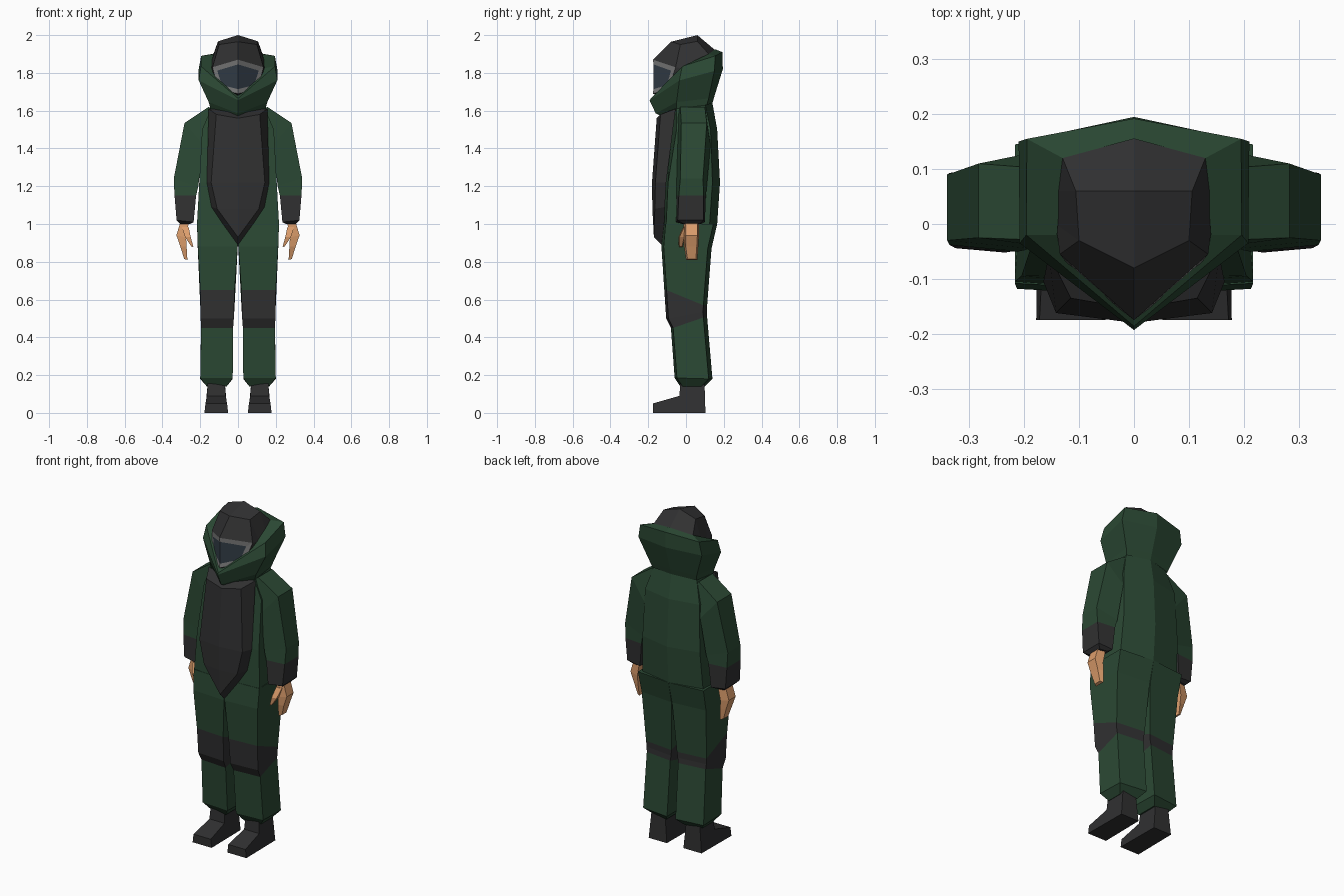
import bpy, bmesh
from mathutils import Vector


def material(name, r, g, b):
    m = bpy.data.materials.new(name)
    m.diffuse_color = (r, g, b, 1)
    return m


GREEN = material("green_fabric", .024, .066, .034)
BLACK = material("black_padding", .03, .03, .031)
GREY = material("grey_frame", .2, .2, .2)
GLASS = material("visor_glass", .035, .05, .068)
SKIN = material("skin", .72, .34, .15)


def loft(name, rings, mat, closed=False):
    """Skin rows of points on the +x side, then mirror. Closed rings get end caps."""
    bm = bmesh.new()
    rows = [[bm.verts.new(p) for p in r] for r in rings]
    n = len(rows[0])
    for a, b in zip(rows, rows[1:]):
        for i in range(n if closed else n - 1):
            j = (i + 1) % n
            bm.faces.new((a[i], a[j], b[j], b[i]))
    if closed:
        bm.faces.new(rows[0])
        bm.faces.new(rows[-1])
    bmesh.ops.remove_doubles(bm, verts=bm.verts, dist=1e-4)
    bmesh.ops.recalc_face_normals(bm, faces=bm.faces)
    if not closed:  # make open shells face away from the body axis
        mean = sum((v.co for v in bm.verts), Vector()) / len(bm.verts)
        ref = Vector((0, .03, mean.z))
        if sum(f.normal.dot(f.calc_center_median() - ref) * f.calc_area() for f in bm.faces) < 0:
            bmesh.ops.reverse_faces(bm, faces=bm.faces)
    me = bpy.data.meshes.new(name)
    bm.to_mesh(me)
    bm.free()
    me.materials.append(mat)
    ob = bpy.data.objects.new(name, me)
    bpy.context.collection.objects.link(ob)
    mod = ob.modifiers.new("mirror", 'MIRROR')
    mod.merge_threshold = .0005
    return ob


def section(xi, xo, yf, yb, zi, zo, chamfer=.02):
    """Limb ring: inner front, outer front, outer back, inner back."""
    return [(xi, yf, zi), (xo, yf + chamfer, zo), (xo, yb - chamfer, zo), (xi, yb, zi)]


# torso: front centre, front corner, back corner, back centre
def torso_ring(z, yf, xf, ycf, xb, ycb, yb):
    return [(0, yf, z), (xf, ycf, z), (xb, ycb, z), (0, yb, z)]


loft("torso", [
    torso_ring(1.64, -.08, .13, -.05, .14, .10, .14),
    torso_ring(1.50, -.09, .19, -.05, .18, .13, .165),
    torso_ring(1.22, -.11, .205, -.095, .19, .14, .18),
    torso_ring(1.00, -.12, .217, -.105, .20, .125, .165)], GREEN)

# padded chest panel
loft("chest_panel", [
    [(0, -.09, 1.60), (.155, -.055, 1.61), (.165, -.105, 1.22), (.14, -.112, 1.09), (0, -.12, .88)],
    [(0, -.155, 1.56), (.115, -.135, 1.58), (.142, -.162, 1.22), (.11, -.165, 1.08), (0, -.17, .93)],
    [(0, -.155, 1.56), (0, -.155, 1.56), (0, -.18, 1.22), (0, -.178, 1.08), (0, -.17, .93)]], BLACK)


# legs, with a slanted knee band: front height and back height differ
def leg_ring(xi, xo, yf, yb, zf, zb):
    return [(xi, yf, zf), (xo, yf + .012, zf), (xo, yb - .02, zb), (xi, yb, zb)]


hip = leg_ring(0, .217, -.12, .165, 1.0, 1.0)
crotch = leg_ring(.002, .213, -.13, .135, .88, .87)
knee_top = leg_ring(.018, .2, -.115, .112, .65, .57)
knee_mid = leg_ring(.022, .198, -.105, .11, .50, .535)
knee_low = leg_ring(.026, .195, -.08, .112, .45, .505)
hem = leg_ring(.028, .2, -.06, .14, .185, .18)
ankle = leg_ring(.06, .165, -.03, .10, .14, .14)
loft("trouser_thigh", [hip, crotch, knee_top], GREEN, True)
loft("knee_band", [knee_top, knee_mid, knee_low], BLACK, True)
loft("trouser_shin", [knee_low, hem, ankle], GREEN, True)

# boots: side profile swept across the width
profile = [(-.175, 0, .063), (.103, 0, .06), (.098, .16, .045),
           (-.03, .16, .045), (-.035, .09, .05), (-.175, .05, .057)]
loft("boot", [[(.115 + s * w, y, z) for y, z, w in profile] for s in (-1, 1)], BLACK, True)

# sleeves and cuffs
elbow = section(.21, .34, -.05, .11, 1.20, 1.24)
cuff_top = section(.222, .336, -.05, .105, 1.15, 1.15, .012)
loft("sleeve", [
    section(.10, .155, -.05, .12, 1.58, 1.62),
    section(.185, .283, -.045, .13, 1.42, 1.535),
    elbow, cuff_top], GREEN, True)
loft("cuff", [
    cuff_top,
    section(.235, .325, -.052, .10, 1.01, 1.02, .008),
    section(.255, .305, -.02, .08, 1.0, 1.0, .008)], BLACK, True)

# hands
loft("hand", [
    section(.258, .302, -.012, .07, 1.02, 1.02, .01),
    section(.275, .326, -.012, .068, .93, .94, .008),
    section(.272, .305, -.01, .065, .88, .88, .008),
    section(.268, .285, 0, .06, .81, .815, .008)], SKIN, True)
loft("thumb", [
    section(.262, .298, -.015, .03, .985, .985, .005),
    section(.25, .28, -.04, -.005, .93, .93, .005),
    section(.236, .248, -.038, -.018, .878, .882, .003)], SKIN, True)

# hood collar: front, side, back corner, back centre
loft("hood", [
    [(0, -.13, 1.57), (.145, -.05, 1.61), (.145, .11, 1.63), (0, .14, 1.64)],
    [(0, -.16, 1.585), (.155, -.05, 1.645), (.155, .12, 1.665), (0, .15, 1.675)],
    [(0, -.193, 1.655), (.208, -.035, 1.76), (.21, .15, 1.81), (0, .195, 1.82)],
    [(0, -.186, 1.665), (.196, -.02, 1.835), (.195, .155, 1.89), (0, .192, 1.91)],
    [(0, -.14, 1.685), (.14, -.02, 1.825), (.13, .12, 1.90), (0, .155, 1.925)]], GREEN)

# helmet shell: centre line, upper edge, lower edge
loft("helmet_shell", [
    [(0, .155, 1.92), (0, .06, 2.0), (0, -.08, 1.965), (0, -.175, 1.87)],
    [(.13, .12, 1.90), (.106, .06, 1.967), (.10, -.03, 1.95), (.135, -.055, 1.83)],
    [(.13, .12, 1.90), (.14, .06, 1.86), (.142, 0, 1.82), (.135, -.055, 1.83)]], BLACK)
visor = [(0, -.175, 1.87), (.135, -.055, 1.83), (.105, -.092, 1.715), (0, -.175, 1.69)]
loft("helmet_jaw", [visor[1:], [(.142, 0, 1.82), (.12, -.02, 1.68), (0, -.10, 1.66)]], BLACK)

# visor frame and glass
pane = [(x, -.172 + .84 * x, z) for x, z in ((0, 1.845), (.11, 1.812), (.085, 1.735), (0, 1.714))]
loft("visor_frame", [visor, pane], GREY)
loft("visor_glass", [pane[:2], [pane[3], pane[2]]], GLASS)
